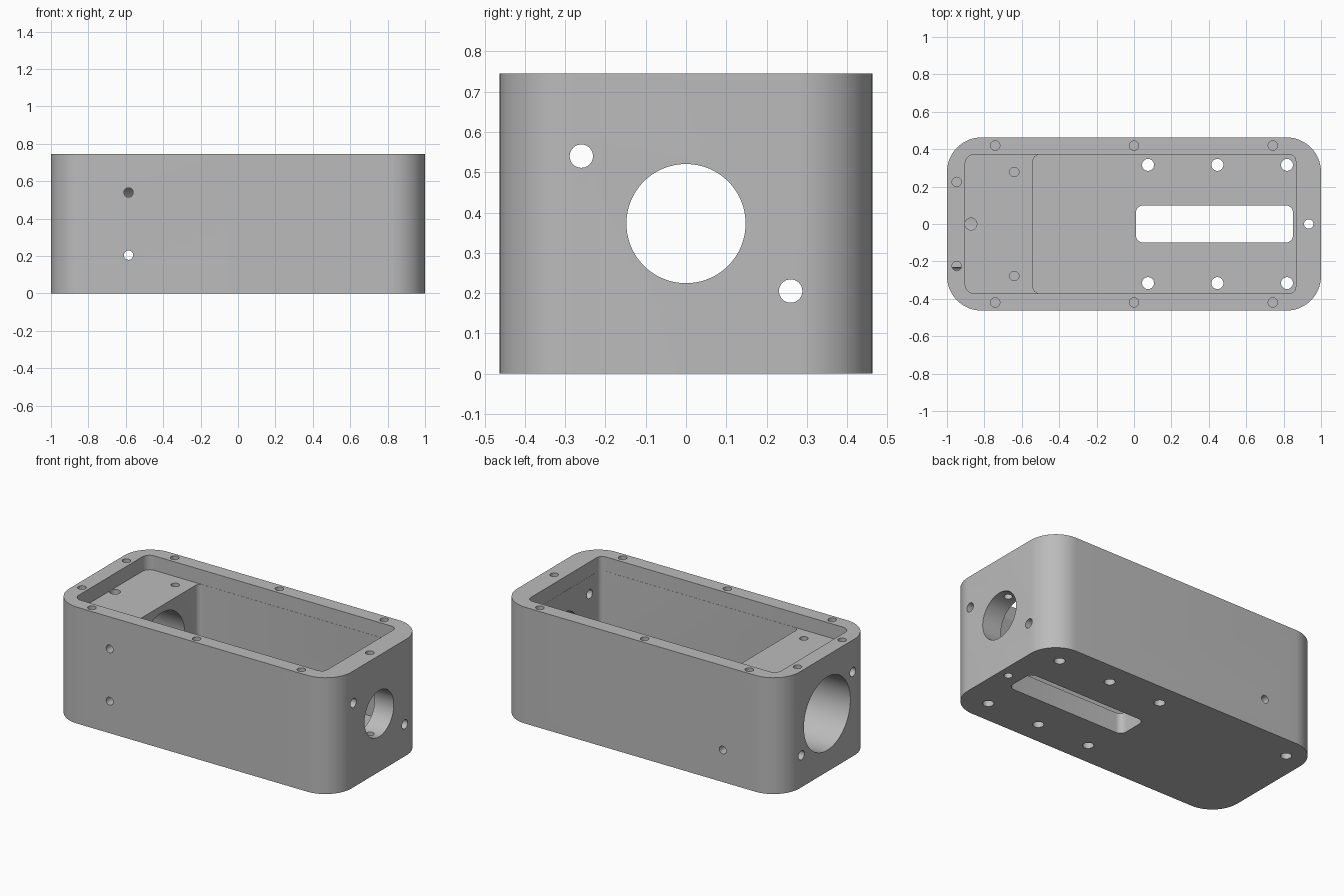
import bpy
import bmesh
from mathutils import Matrix, Vector

cube = bpy.data.objects.get("Cube")
if cube:
    bpy.data.objects.remove(cube, do_unlink=True)

HEIGHT, HALF_WIDTH = 0.745, 0.463
MID = HEIGHT / 2
SHELF, FLOOR = 0.652, 0.13
OVER = 0.1  # how far cutters reach past a surface

metal = bpy.data.materials.new("machined grey")
metal.use_nodes = True
GREY = (0.5, 0.5, 0.5, 1)
metal.diffuse_color = GREY
metal.node_tree.nodes["Principled BSDF"].inputs["Base Color"].default_value = GREY


def finish(bm, name):
    bmesh.ops.recalc_face_normals(bm, faces=bm.faces)
    mesh = bpy.data.meshes.new(name)
    bm.to_mesh(mesh)
    bm.free()
    mesh.materials.append(metal)
    obj = bpy.data.objects.new(name, mesh)
    bpy.context.collection.objects.link(obj)
    return obj


def rounded_block(name, low, high, radius, segments=8):
    """Box between two corners with rounded upright edges."""
    low, high = Vector(low), Vector(high)
    bm = bmesh.new()
    bmesh.ops.create_cube(bm, size=1)
    for v in bm.verts:
        v.co = (low + high) / 2 + v.co * (high - low)
    upright = [e for e in bm.edges
               if abs(e.verts[0].co.z - e.verts[1].co.z) > 1e-4]
    bmesh.ops.bevel(bm, geom=upright, offset=radius, offset_type='OFFSET',
                    segments=segments, profile=0.5, affect='EDGES')
    return finish(bm, name)


def drill(name, start, end, radius, sides=32):
    """Cylinder from start to end."""
    start, end = Vector(start), Vector(end)
    axis = end - start
    turn = axis.to_track_quat('Z', 'Y').to_matrix().to_4x4()
    bm = bmesh.new()
    bmesh.ops.create_cone(bm, cap_ends=True, segments=sides, radius1=radius,
                          radius2=radius, depth=axis.length,
                          matrix=Matrix.Translation((start + end) / 2) @ turn)
    return finish(bm, name)


# Outer body
body = rounded_block("housing_body", (-1, -HALF_WIDTH, 0),
                     (1, HALF_WIDTH, HEIGHT), 0.185, 16)

# Shallow top pocket, deep chamber and floor slot
top = HEIGHT + OVER
cutters = [
    rounded_block("pocket", (-0.903, -0.372, SHELF), (0.866, 0.372, top), 0.05),
    rounded_block("chamber", (-0.54, -0.371, FLOOR), (0.865, 0.371, top), 0.035),
    rounded_block("slot", (0.01, -0.1, -OVER), (0.85, 0.1, FLOOR + OVER), 0.04),
]

# Bores in both end walls
cutters += [
    drill("large_bore", (-1.1, 0, MID), (-0.4, 0, MID), 0.235, 96),
    drill("small_bore", (0.7, 0, MID), (1.1, 0, MID), 0.148, 96),
]

# Bolt holes running the whole length, diagonally opposed
for side in (-1, 1):
    y, z = side * 0.26, MID - side * 0.1675
    cutters.append(drill("end_bolt", (-1.1, y, z), (1.1, y, z), 0.029))

# Cross holes through the thick end
cutters += [
    drill("cross_low", (-0.585, -0.6, 0.205), (-0.585, 0.6, 0.205), 0.025),
    drill("cross_high", (-0.585, -0.6, 0.54), (-0.585, 0, 0.54), 0.025),
]

# Mirrored holes: rim screws, shelf screws and floor holes
for side in (-1, 1):
    upright = [(x, 0.419, HEIGHT - 0.2, top, 0.025) for x in (-0.742, 0, 0.742)]
    upright += [(x, 0.316, -OVER, FLOOR + OVER, 0.032) for x in (0.075, 0.446, 0.818)]
    upright += [(-0.948, 0.225, HEIGHT - 0.2, top, 0.025),
                (-0.64, 0.278, SHELF - 0.2, top, 0.025)]
    for x, y, low, high, radius in upright:
        cutters.append(drill("screw_hole", (x, side * y, low),
                             (x, side * y, high), radius))

# Single upright holes
cutters += [
    drill("vent", (0.934, 0, -OVER), (0.934, 0, top), 0.025),
    drill("oil_hole", (-0.872, 0, MID), (-0.872, 0, top), 0.032),
    drill("base_hole", (-0.865, 0.316, -OVER), (-0.865, 0.316, 0.15), 0.032),
]

# Cut everything out of the body
bpy.ops.object.select_all(action='DESELECT')
body.select_set(True)
bpy.context.view_layer.objects.active = body
for cutter in cutters:
    cutter.hide_render = True
    mod = body.modifiers.new(cutter.name, 'BOOLEAN')
    mod.operation = 'DIFFERENCE'
    mod.solver = 'EXACT'
    mod.object = cutter
    bpy.ops.object.modifier_apply(modifier=mod.name)
    bpy.data.objects.remove(cutter, do_unlink=True)

bpy.ops.object.shade_smooth_by_angle(angle=0.52)
